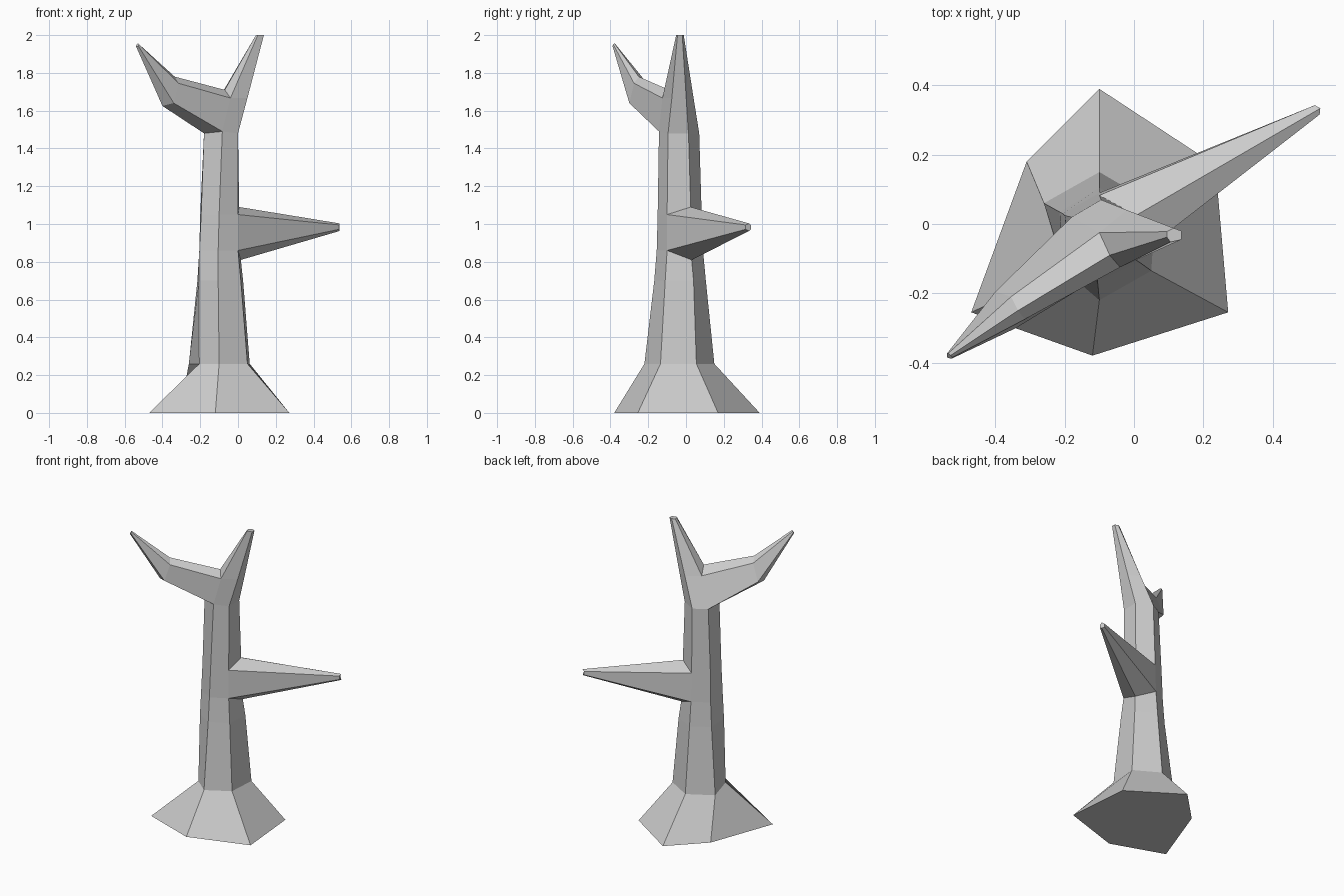
import bpy, bmesh

bm = bmesh.new()

# Six columns per ring: front, right-front, right-back, back, left-back, left-front
def ring(z, xy, dz={}):
    return [bm.verts.new((x, y, z + dz.get(i, 0))) for i, (x, y) in enumerate(xy)]

def loft(a, b, skip=()):
    n = len(a)
    for i in range(n):
        if i not in skip:
            j = (i + 1) % n
            bm.faces.new((a[i], a[j], b[j], b[i]))

def limb(lower, upper, cols, sections):
    # Branch grown from two neighbouring openings in the trunk wall
    loop = [lower[c] for c in cols] + [upper[c] for c in reversed(cols)]
    for pts in sections:
        nxt = [bm.verts.new(p) for p in pts]
        loft(loop, nxt)
        loop = nxt
    bm.faces.new(loop)

# Flared root and trunk
root = ring(0, [(-.12, -.38), (.272, -.255), (.235, .17), (-.10, .39), (-.31, .18), (-.47, -.255)])
collar = ring(.26, [(-.10, -.22), (.05, -.135), (.062, .055), (-.10, .15), (-.26, .06), (-.205, -.13)])
waist = ring(.70, [(-.105, -.168), (.015, -.11), (.027, .04), (-.10, .105), (-.215, .035), (-.207, -.11)])
low = ring(.86, [(-.105, -.155), (0, -.10), (.015, .03), (-.10, .09), (-.205, .03), (-.205, -.10)], {2: -.05})
high = ring(1.05, [(-.10, -.15), (0, -.10), (.006, .025), (-.10, .083), (-.20, .025), (-.195, -.10)], {2: .04})
fork = ring(1.48, [(-.083, -.143), (0, -.095), (0, .013), (-.095, .07), (-.18, .02), (-.18, -.10)], {0: .01})
valley = ring(1.667, [(-.04, -.125), (.05, -.075), (.05, .001), (-.02, .04), (-.10, -.025), (-.07, -.09)], {5: .043})
top = ring(2.0, [(.105, -.052), (.137, -.045), (.137, -.02), (.115, -.012), (.095, -.022), (.095, -.038)])

bm.faces.new(root[::-1])
loft(root, collar)
loft(collar, waist)
loft(waist, low)
loft(low, high, skip=(1, 2))
loft(high, fork)
loft(fork, valley, skip=(4, 5))
loft(valley, top)
bm.faces.new(top)

# Side branch
limb(low, high, (1, 2, 3), [
    [(.536, .316, .972), (.538, .334, .963), (.522, .343, .972),
     (.522, .343, .995), (.538, .334, 1.003), (.536, .316, .995)]])

# Bent left fork
limb(fork, valley, (4, 5, 0), [
    [(-.40, -.195, 1.64), (-.40, -.26, 1.625), (-.34, -.30, 1.64),
     (-.315, -.275, 1.745), (-.335, -.25, 1.78), (-.355, -.21, 1.75)],
    [(-.54, -.374, 1.942), (-.539, -.386, 1.938), (-.527, -.389, 1.942),
     (-.524, -.385, 1.951), (-.529, -.379, 1.956), (-.536, -.373, 1.951)]])

bmesh.ops.recalc_face_normals(bm, faces=bm.faces)
mesh = bpy.data.meshes.new("bare_tree")
bm.to_mesh(mesh)
bm.free()
bpy.context.collection.objects.link(bpy.data.objects.new("bare_tree", mesh))
